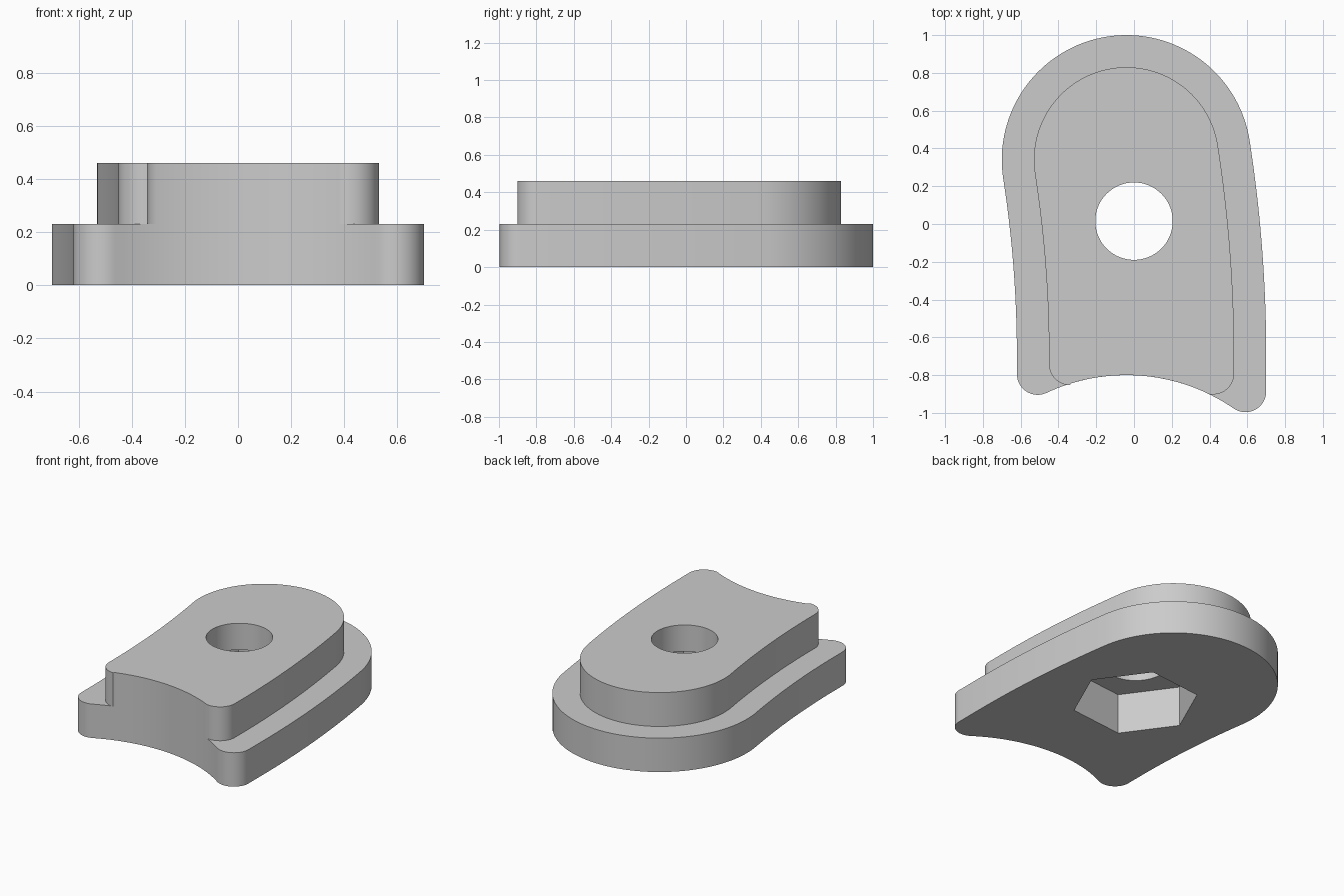
import bpy, bmesh
from math import radians, degrees, sin, cos, asin, acos, atan2, sqrt, pi

cube = bpy.data.objects.get("Cube")
if cube:
    bpy.data.objects.remove(cube, do_unlink=True)

grey = bpy.data.materials.new("plain grey")
grey.use_nodes = True
COLOUR = (0.6, 0.6, 0.6, 1)
grey.diffuse_color = COLOUR
grey.node_tree.nodes["Principled BSDF"].inputs["Base Color"].default_value = COLOUR

ROUND = (-0.04, 0.34)            # centre of the rounded end
SCOOP = (-0.04, -1.80)           # centre of the concave end, radius 1
SIDE_Y, MID_X, CORNER = -0.70, 0.04, 0.11
# The bent sides are concentric arcs tangent to the rounded end
rise, shift = ROUND[1] - SIDE_Y, MID_X - ROUND[0]
BEND = (rise ** 2 + shift ** 2) / (2 * shift)
SIDE = (MID_X - BEND, SIDE_Y)
PHI = degrees(asin(rise / BEND))


def arc(centre, r, start, end, n):
    angles = [radians(start + (end - start) * i / n) for i in range(n + 1)]
    return [(centre[0] + r * cos(a), centre[1] + r * sin(a)) for a in angles]


def outline(half, blended):
    """Bent tongue shape; blended corners run tangent into the scoop."""
    xl, xr = MID_X - half + CORNER, MID_X + half - CORNER
    if blended:
        reach = 1 + CORNER
        corners = [(x, SCOOP[1] + sqrt(reach ** 2 - (x - SCOOP[0]) ** 2)) for x in (xl, xr)]
        a0, a1 = [degrees(atan2(y - SCOOP[1], x - SCOOP[0])) for x, y in corners]
        ends = (a0 + 180, a1 + 180)
    else:
        corners = [(x, SCOOP[1] + sqrt(1 - (x - 0.02 - SCOOP[0]) ** 2) + CORNER) for x in (xl, xr)]
        a0, a1 = [degrees(acos(x - SCOOP[0])) for x in (xl + 0.01, xr - 0.02)]
        ends = (270, 270)
    pts = arc(ROUND, half, PHI, 180 + PHI, 64)
    pts += arc(SIDE, BEND - half, PHI, 0, 20)
    pts += arc(corners[0], CORNER, 180, ends[0], 16)
    pts += arc(SCOOP, 1, a0, a1, 32)
    pts += arc(corners[1], CORNER, ends[1], 360, 16)
    pts += arc(SIDE, BEND + half, 0, PHI, 20)
    return pts


def prism(name, pts, z0, z1):
    bm = bmesh.new()
    face = bm.faces.new([bm.verts.new((x, y, z0)) for x, y in pts])
    bmesh.ops.remove_doubles(bm, verts=bm.verts, dist=0.0005)
    top = bmesh.ops.extrude_face_region(bm, geom=list(bm.faces))["geom"]
    moved = [v for v in top if isinstance(v, bmesh.types.BMVert)]
    bmesh.ops.translate(bm, verts=moved, vec=(0, 0, z1 - z0))
    bmesh.ops.recalc_face_normals(bm, faces=bm.faces)
    mesh = bpy.data.meshes.new(name)
    bm.to_mesh(mesh)
    bm.free()
    mesh.materials.append(grey)
    obj = bpy.data.objects.new(name, mesh)
    bpy.context.collection.objects.link(obj)
    return obj


# Flange and raised block
flange = prism("base_flange", outline(0.66, True), 0, 0.23)
block = prism("raised_block", outline(0.49, False), 0.23, 0.46)

# Round bolt hole above a hexagonal nut pocket turned with the bend
HOLE = (0, 0.015)
bolt = prism("bolt_hole_cutter", arc(HOLE, 0.205, 0, 360, 64)[:-1], 0.1, 0.6)
nut = prism("nut_pocket_cutter", arc(HOLE, 0.40, 6, 366, 6)[:-1], -0.1, 0.28)

for part, cutters in ((flange, [nut]), (block, [nut, bolt])):
    bpy.ops.object.select_all(action="DESELECT")
    part.select_set(True)
    bpy.context.view_layer.objects.active = part
    for cutter in cutters:
        mod = part.modifiers.new("cut", "BOOLEAN")
        mod.operation, mod.solver, mod.object = "DIFFERENCE", "EXACT", cutter
        bpy.ops.object.modifier_apply(modifier=mod.name)
    bpy.ops.object.shade_smooth_by_angle(angle=radians(30))

for cutter in (bolt, nut):
    bpy.data.objects.remove(cutter, do_unlink=True)
